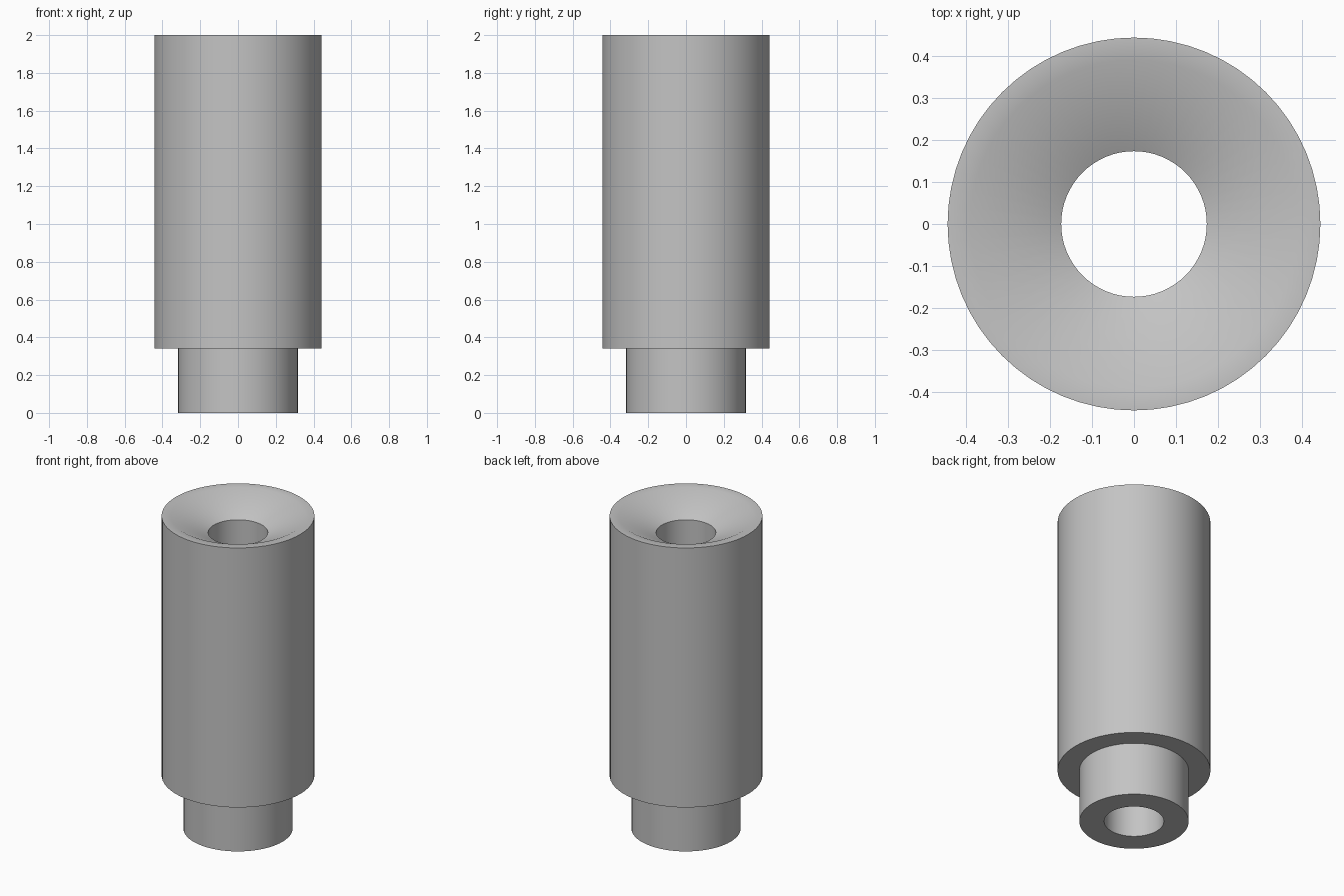
import bpy
import bmesh
import math

cube = bpy.data.objects.get("Cube")
if cube:
    bpy.data.objects.remove(cube, do_unlink=True)

SEGMENTS = 64

# Plain grey material
grey = bpy.data.materials.new("plain_grey")
grey.use_nodes = True
colour = (0.55, 0.55, 0.55, 1)
grey.diffuse_color = colour
grey.node_tree.nodes["Principled BSDF"].inputs["Base Color"].default_value = colour


def lathe(name, profile, material):
    """Spin a closed (radius, height) outline around the z axis."""
    bm = bmesh.new()
    rings = []
    for radius, height in profile:
        ring = []
        for i in range(SEGMENTS):
            a = math.tau * i / SEGMENTS
            ring.append(bm.verts.new((radius * math.cos(a), radius * math.sin(a), height)))
        rings.append(ring)
    for k, lower in enumerate(rings):
        upper = rings[(k + 1) % len(rings)]
        for i in range(SEGMENTS):
            j = (i + 1) % SEGMENTS
            bm.faces.new((lower[i], lower[j], upper[j], upper[i]))
    bmesh.ops.recalc_face_normals(bm, faces=bm.faces)
    mesh = bpy.data.meshes.new(name)
    bm.to_mesh(mesh)
    bm.free()
    mesh.materials.append(material)
    obj = bpy.data.objects.new(name, mesh)
    bpy.context.collection.objects.link(obj)
    bpy.ops.object.select_all(action="DESELECT")
    obj.select_set(True)
    bpy.context.view_layer.objects.active = obj
    bpy.ops.object.shade_smooth_by_angle(angle=math.radians(30))
    return obj


BORE, NECK, BODY, RIM = 0.173, 0.317, 0.443, 0.39
SHOULDER, TOP, DISH = 0.34, 2.0, 1.893

# Stepped sleeve: narrow neck, wide body, flat rim, dished mouth, straight bore
lathe("stepped_sleeve", [
    (BORE, 0), (NECK, 0), (NECK, SHOULDER), (BODY, SHOULDER),
    (BODY, TOP), (RIM, TOP), (BORE, DISH),
], grey)
